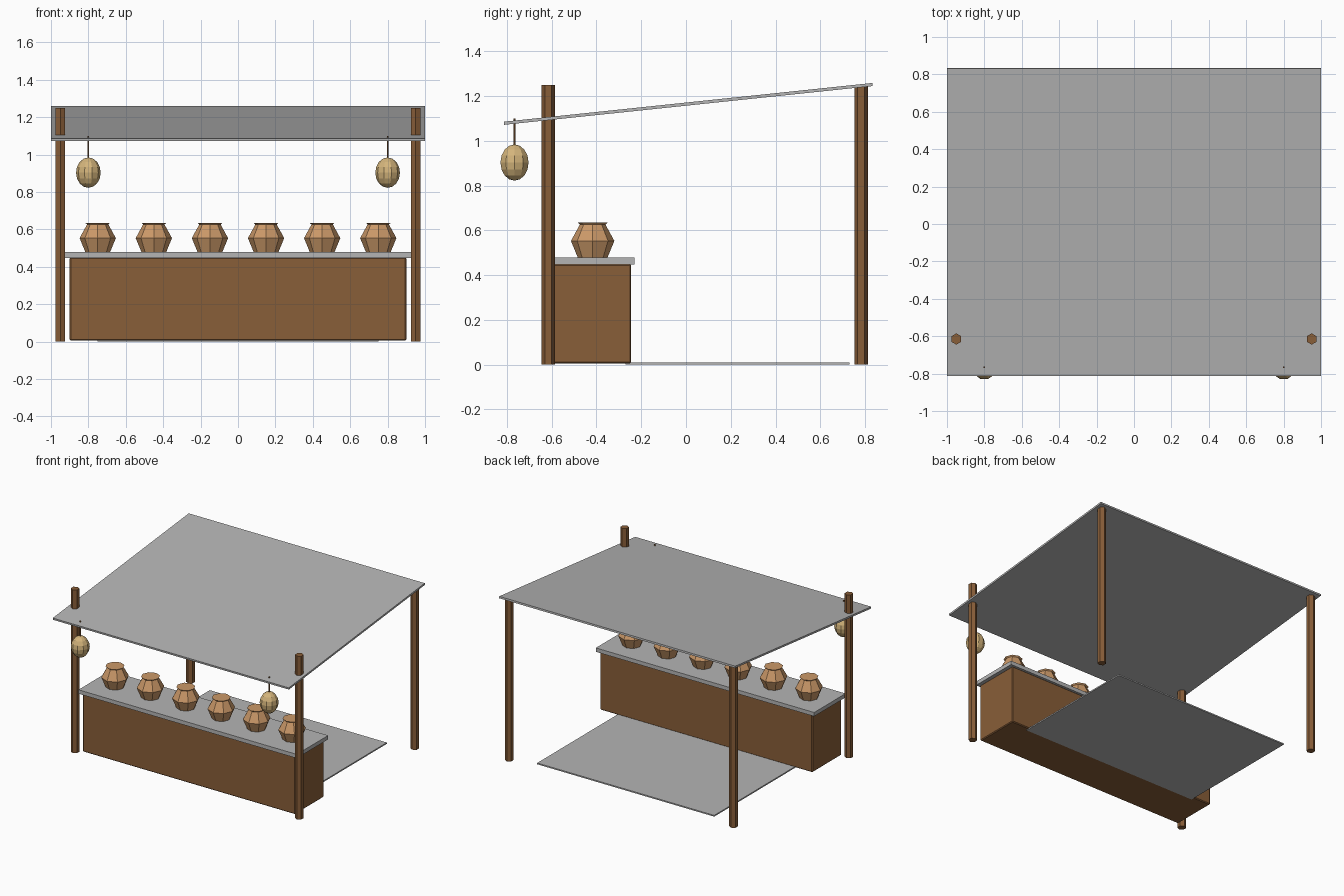
import bpy, bmesh, math
from mathutils import Matrix

cube = bpy.data.objects.get("Cube")
if cube:
    bpy.data.objects.remove(cube, do_unlink=True)


def material(name, color):
    m = bpy.data.materials.new(name)
    m.use_nodes = True
    m.diffuse_color = (*color, 1)
    m.node_tree.nodes["Principled BSDF"].inputs["Base Color"].default_value = (*color, 1)
    return m


WOOD = material("brown wood", (0.25, 0.112, 0.04))
CLOTH = material("plain grey", (0.46, 0.46, 0.46))
CLAY = material("orange clay", (0.60, 0.32, 0.14))
PAPER = material("straw paper", (0.66, 0.46, 0.20))


def finish(name, bm, mat, location):
    bmesh.ops.recalc_face_normals(bm, faces=bm.faces)
    mesh = bpy.data.meshes.new(name)
    bm.to_mesh(mesh)
    bm.free()
    mesh.materials.append(mat)
    ob = bpy.data.objects.new(name, mesh)
    ob.location = location
    bpy.context.collection.objects.link(ob)
    return ob


def box(name, size, location, mat, bevel=0):
    bm = bmesh.new()
    bmesh.ops.create_cube(bm, size=1, matrix=Matrix.Diagonal((*size, 1)))
    ob = finish(name, bm, mat, location)
    if bevel:
        mod = ob.modifiers.new("edge chamfer", "BEVEL")
        mod.width, mod.segments = bevel, 1
    return ob


def turned(name, profile, sides, location, mat):
    """Faceted solid from (radius, height) rings, one corner pointing along y."""
    bm = bmesh.new()
    rings = []
    for r, z in profile:
        angles = [2 * math.pi * i / sides for i in range(sides)]
        rings.append([bm.verts.new((r * math.sin(a), r * math.cos(a), z)) for a in angles])
    for low, high in zip(rings, rings[1:]):
        for i in range(sides):
            j = (i + 1) % sides
            bm.faces.new((low[i], low[j], high[j], high[i]))
    bm.faces.new(rings[0])
    bm.faces.new(rings[-1])
    return finish(name, bm, mat, location)


# Ground mat, counter and sloping roof
box("ground_mat", (1.5, 1.0, 0.01), (0, 0.23, 0.005), CLOTH)
box("counter_body", (1.8, 0.35, 0.445), (0, -0.42, 0.2275), WOOD, 0.006)
box("counter_top", (1.85, 0.38, 0.03), (0, -0.42, 0.463), CLOTH)
roof = box("roof", (2.0, 1.655, 0.014), (0, 0.01, 1.165), CLOTH)
roof.rotation_euler.x = math.radians(6)

# Posts and hanging lanterns on both sides
for side, s in (("left", 1), ("right", -1)):
    for end, y in (("front", -0.615), ("back", 0.782)):
        turned(f"{end}_{side}_post", [(0.03, 0), (0.03, 1.25)], 6, (s * 0.95, y, 0), WOOD)
    turned(f"{side}_lantern_cord", [(0.005, 0.97), (0.005, 1.1)], 6, (s * 0.8, -0.766, 0), WOOD)
    bm = bmesh.new()
    bmesh.ops.create_uvsphere(bm, u_segments=10, v_segments=8, radius=1)
    bm.transform(Matrix.Diagonal((0.066, 0.066, 0.081, 1)) @ Matrix.Rotation(math.pi / 2, 4, "Z"))
    finish(f"{side}_lantern", bm, PAPER, (s * 0.8, -0.766, 0.903))

# Row of clay jars
JAR = [(0.066, 0), (0.097, 0.075), (0.057, 0.148), (0.067, 0.157)]
for i in range(6):
    turned(f"jar_{i + 1}", JAR, 8, (-0.75 + 0.3 * i, -0.417, 0.478), CLAY)
